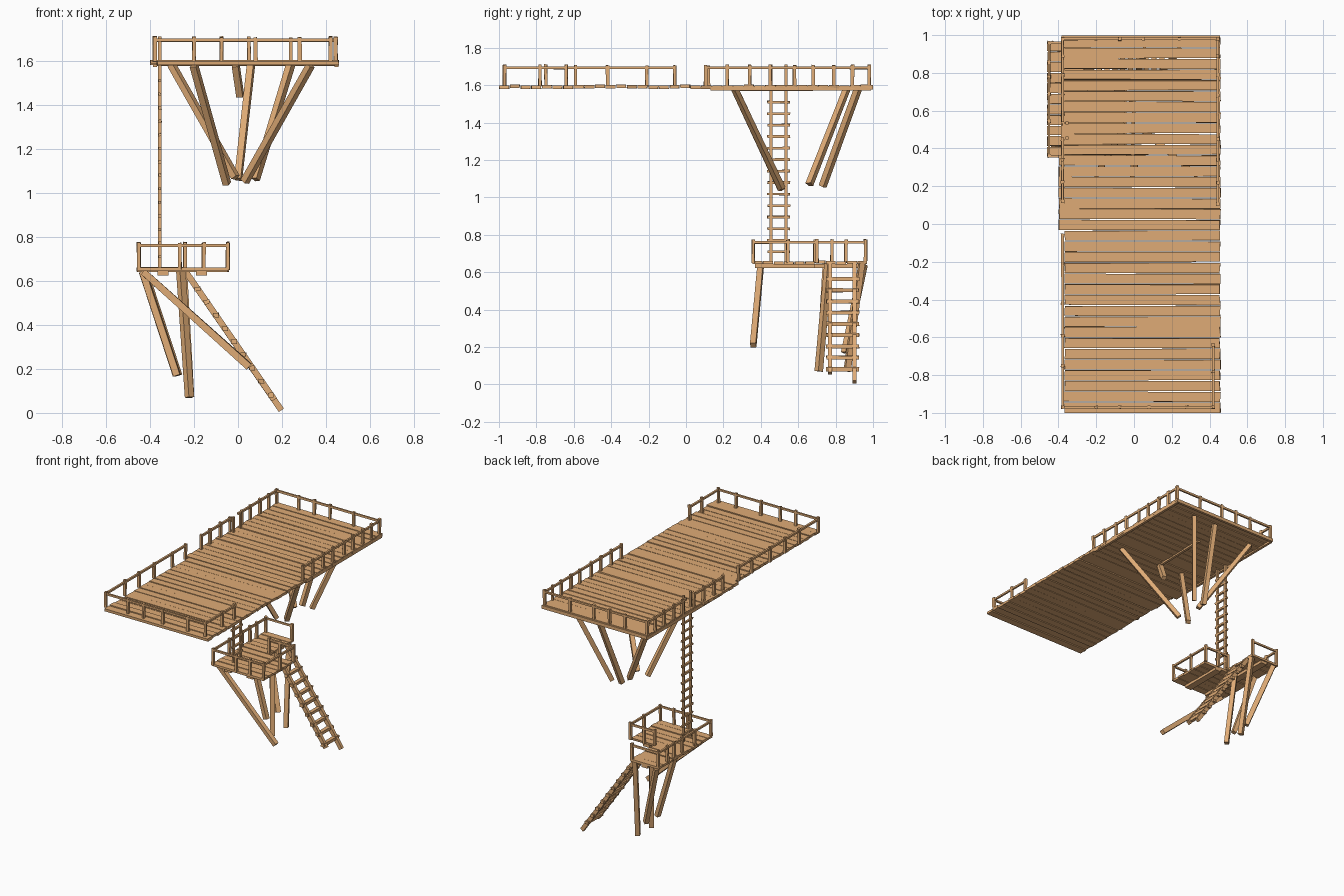
import bpy, bmesh, random
from mathutils import Vector, Matrix

random.seed(7)
wood = bpy.data.materials.new("wood")
wood.diffuse_color = (0.74, 0.41, 0.18, 1)


def finish(name, bm):
    bmesh.ops.recalc_face_normals(bm, faces=bm.faces)
    me = bpy.data.meshes.new(name)
    bm.to_mesh(me)
    bm.free()
    me.materials.append(wood)
    ob = bpy.data.objects.new(name, me)
    bpy.context.collection.objects.link(ob)


def beam(bm, a, b, w, h=None, jit=0.0):
    """Square timber from a to b, w wide (sideways), h deep."""
    a, b = Vector(a), Vector(b)
    h = h or w
    d = (b - a).normalized()
    side = d.cross(Vector((0, 0, 1)))
    side = side.normalized() if side.length > 1e-3 else Vector((1, 0, 0))
    up = side.cross(d)
    rot = Matrix((side, d, up)).transposed().to_4x4()
    mat = Matrix.Translation((a + b) / 2) @ rot @ Matrix.Diagonal((w, (b - a).length, h, 1))
    for v in bmesh.ops.create_cube(bm, size=1, matrix=mat)["verts"]:
        v.co += Vector([random.uniform(-jit, jit) for _ in range(3)])


def beams(name, pairs, w, h=None, jit=0.0):
    bm = bmesh.new()
    for a, b in pairs:
        beam(bm, a, b, w, h, jit)
    finish(name, bm)


def planks(name, y0, y1, n, x0, x1, z, t):
    """Row of rough boards running along x, x0/x1 given as functions of y."""
    bm = bmesh.new()
    step = (y1 - y0) / n
    for i in range(n):
        y = y0 + (i + 0.5) * step
        dz = random.uniform(-0.003, 0.003)
        a, b = x0(y), x1(y)
        for v in bmesh.ops.create_cube(bm, size=1)["verts"]:
            sx, sy, sz = v.co * 2
            edge = y + sy * (step / 2 - random.uniform(0.0, 0.005))
            end = a + random.uniform(0, .006) if sx < 0 else b - random.uniform(0, .008)
            v.co = (end, edge, z + dz + sz * t / 2)
    finish(name, bm)


def railing(name, path, posts, z0, z1):
    """Handrail along a path of (x, y) corners with upright posts."""
    bm = bmesh.new()
    for p, q in zip(path, path[1:]):
        beam(bm, (*p, z1 - 0.012), (*q, z1 - 0.012), 0.013, 0.014, 0.001)
    for p in posts:
        beam(bm, (*p, z0), (*p, z1 + random.uniform(0, .006)), 0.017, 0.017, 0.002)
    finish(name, bm)


# Upper deck boards, edge boards and centre joist
planks("upper_deck", -1, 0.99, 35, lambda y: -0.37 if y < -0.04 else (-0.40 if y < 0.36 else -0.385),
       lambda y: 0.46, 1.591, 0.019)
beams("deck_edge_boards", [((0.447, 0.13, 1.583), (0.447, 0.99, 1.583)),
                           ((-0.385, 0.99, 1.588), (0.455, 0.99, 1.588)),
                           ((-0.378, 0.13, 1.583), (-0.378, 0.99, 1.583))], 0.018, 0.024)
beams("deck_joist", [((-0.01, 0.26, 1.577), (0.0, 0.68, 1.577))], 0.018, 0.014)

# Upper railings
L, R = -0.378, 0.443
railing("back_railing", [(L, 0.54), (L, 0.98), (R, 0.98), (R, 0.105)],
        [(L, y) for y in (0.58, 0.68, 0.79, 0.89, 0.98)]
        + [(x, 0.98) for x in (-0.2, -0.075, 0.05, 0.24)]
        + [(R, y) for y in (0.105, 0.22, 0.34, 0.45, 0.58, 0.68, 0.79, 0.89, 0.98)], 1.595, 1.705)
railing("left_middle_railing", [(L, 0.12), (L, 0.45)],
        [(L, y) for y in (0.12, 0.22, 0.34, 0.45)], 1.595, 1.705)
railing("front_railing", [(L, -0.06), (L, -0.97), (0.42, -0.97), (0.42, -0.64)],
        [(L, y) for y in (-0.06, -0.21, -0.42, -0.59, -0.75, -0.97)]
        + [(x, -0.97) for x in (-0.2, -0.075, 0.08, 0.28, 0.42)]
        + [(0.42, -0.78), (0.42, -0.64)], 1.595, 1.705)

# Upper struts converging on the missing trunk
beams("upper_struts", [
    ((0.33, 0.26, 1.58), (0.03, 0.51, 1.05)),
    ((-0.20, 0.26, 1.58), (-0.05, 0.51, 1.04)),
    ((-0.01, 0.26, 1.58), (0.01, 0.33, 1.44)),
    ((0.24, 0.92, 1.58), (0.08, 0.73, 1.06)),
    ((0.06, 0.92, 1.58), (0.0, 0.73, 1.06)),
    ((-0.30, 0.86, 1.58), (-0.01, 0.66, 1.07))], 0.031, 0.031, 0.002)

# Lower L-shaped landing with joists
planks("lower_landing", 0.355, 0.97, 11, lambda y: -0.462,
       lambda y: -0.04 if y < 0.7 else -0.23, 0.651, 0.016)
beams("landing_joists", [((-0.34, 0.37, 0.634), (-0.34, 0.96, 0.634)),
                         ((-0.165, 0.37, 0.634), (-0.165, 0.69, 0.634))], 0.05, 0.02)
railing("landing_railing", [(-0.24, 0.70), (-0.046, 0.70), (-0.046, 0.36), (-0.45, 0.36),
                            (-0.45, 0.96), (-0.24, 0.96)],
        [(-0.24, 0.70), (-0.155, 0.70), (-0.046, 0.70), (-0.046, 0.545), (-0.046, 0.36),
         (-0.155, 0.36), (-0.265, 0.36), (-0.45, 0.36), (-0.45, 0.545), (-0.45, 0.69),
         (-0.45, 0.78), (-0.45, 0.855), (-0.45, 0.96), (-0.24, 0.96)], 0.65, 0.772)

# Lower struts
beams("lower_struts", [
    ((-0.43, 0.40, 0.64), (0.05, 0.36, 0.21)),
    ((-0.25, 0.94, 0.65), (-0.22, 0.86, 0.07)),
    ((-0.26, 0.76, 0.65), (-0.22, 0.71, 0.07)),
    ((-0.43, 0.95, 0.64), (-0.275, 0.85, 0.17)),
    ((-0.43, 0.75, 0.64), (-0.275, 0.72, 0.17))], 0.031, 0.031, 0.002)

# Sloping step ladder from the ground to the landing
bot, top = Vector((0.197, 0, 0.012)), Vector((-0.24, 0, 0.645))
beams("step_ladder_sides", [((-0.24, 0.77, 0.645), (0.165, 0.77, 0.06)),
                            ((-0.24, 0.90, 0.645), (0.197, 0.90, 0.012))], 0.022, 0.028)
steps = []
for i in range(9):
    p = bot.lerp(top, (0.075 + 0.0625 * i) / 0.66 if i else 0.11)
    steps.append(((p.x, 0.75, p.z), (p.x, 0.925, p.z)))
beams("step_ladder_steps", steps, 0.026, 0.02, 0.002)

# Upright ladder between landing and deck
X = -0.355
beams("tall_ladder_sides", [((X, y, 0.655), (X, y, 1.71)) for y in (0.455, 0.535)], 0.015, 0.015)
beams("tall_ladder_rungs", [((X, 0.435, z), (X, 0.556, z))
                            for z in [0.71 + 0.0615 * i for i in range(14)]], 0.014, 0.013, 0.002)
